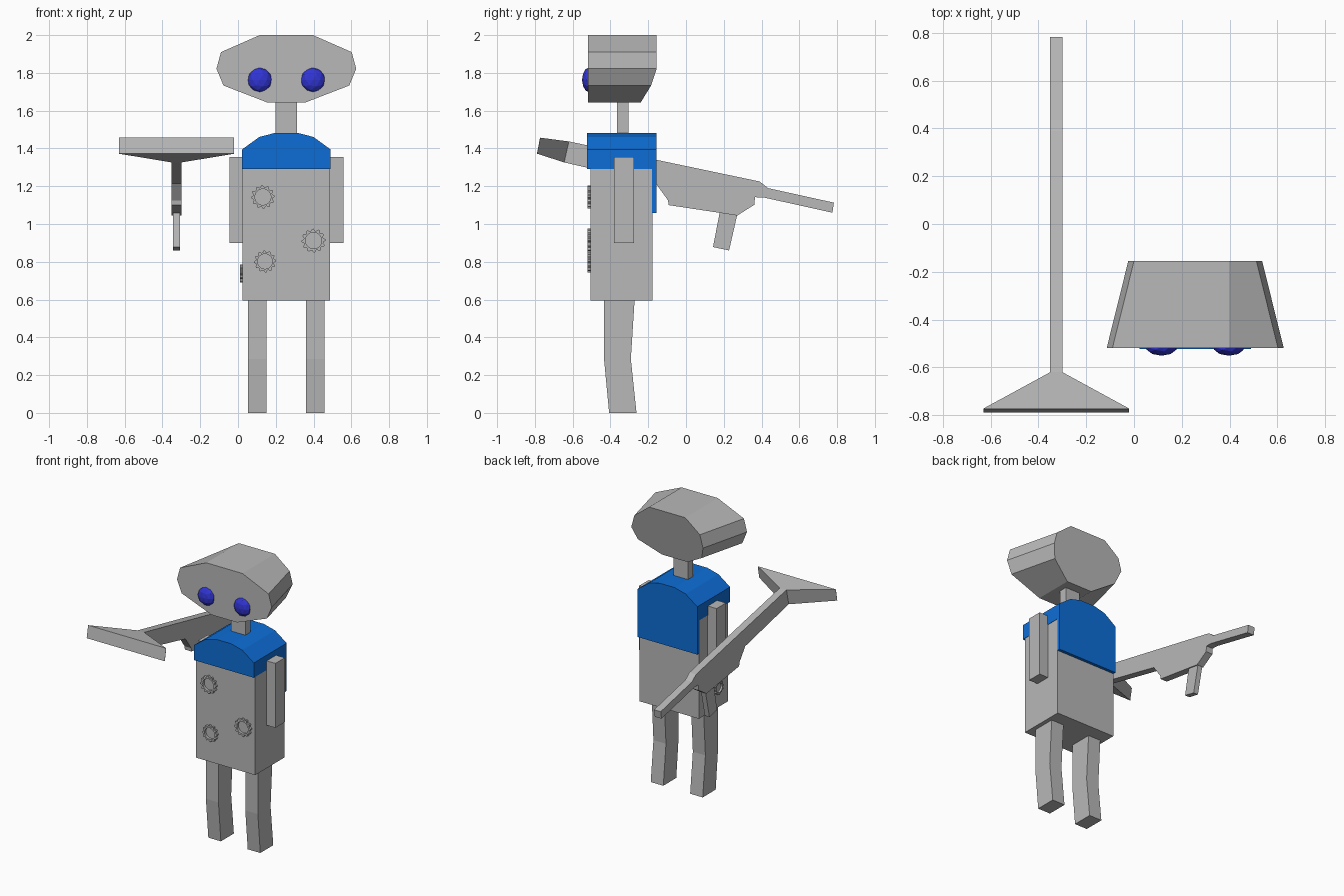
import bpy, bmesh, math
from mathutils import Matrix, Vector

if "Cube" in bpy.data.objects:
    bpy.data.objects.remove(bpy.data.objects["Cube"])

def material(name, rgb):
    m = bpy.data.materials.new(name)
    m.diffuse_color = (*rgb, 1)
    m.use_nodes = True
    m.node_tree.nodes["Principled BSDF"].inputs["Base Color"].default_value = m.diffuse_color
    return m

GREY = material("grey metal", (0.48, 0.48, 0.48))
BLUE = material("shoulder blue", (0.004, 0.155, 0.68))
EYE = material("eye blue", (0.03, 0.035, 0.66))
CX = 0.256                                  # body centre line

def finish(name, bm, mat):
    bmesh.ops.recalc_face_normals(bm, faces=bm.faces)
    me = bpy.data.meshes.new(name)
    bm.to_mesh(me)
    bm.free()
    me.materials.append(mat)
    ob = bpy.data.objects.new(name, me)
    bpy.context.collection.objects.link(ob)
    return ob

def loft(name, rings, mat):
    """Skin a list of equal-length point loops and cap both ends."""
    bm = bmesh.new()
    vs = [[bm.verts.new(p) for p in r] for r in rings]
    n = len(vs[0])
    for a, b in zip(vs, vs[1:]):
        for i in range(n):
            j = (i + 1) % n
            bm.faces.new((a[i], a[j], b[j], b[i]))
    bm.faces.new(vs[0])
    bm.faces.new(vs[-1])
    return finish(name, bm, mat)

def box(name, x0, x1, y0, y1, z0, z1, mat=GREY):
    return loft(name, [[(x0, y0, z), (x1, y0, z), (x1, y1, z), (x0, y1, z)] for z in (z0, z1)], mat)

def side_plate(name, pts, x, half):
    return loft(name, [[(x + s * half, y, z) for y, z in pts] for s in (-1, 1)], GREY)

def mirrored(half):
    """Mirror (dx, z) points about the centre line into a closed loop."""
    return [(CX + d, z) for d, z in half] + [(CX - d, z) for d, z in reversed(half)]

# Head: tapered octagon-like loft, chin cut back
half_head = [(0.141, 2.0), (0.346, 1.91), (0.37, 1.822), (0.333, 1.733), (0.1, 1.643)]
half_back = [(0.141, 2.0), (0.256, 1.91), (0.28, 1.822), (0.25, 1.733), (0.1, 1.643)]
back_y = {2.0: -0.155, 1.91: -0.155, 1.822: -0.155, 1.733: -0.185, 1.643: -0.24}
loft("head", [[(x, -0.518, z) for x, z in mirrored(half_head)],
              [(x, back_y[z], z) for x, z in mirrored(half_back)]], GREY)

# Eyes: flattened low-poly balls
for side in (-1, 1):
    bm = bmesh.new()
    bmesh.ops.create_icosphere(bm, subdivisions=2, radius=0.065,
        matrix=Matrix.Translation((CX + side * 0.141, -0.515, 1.763)) @ Matrix.Diagonal((1, 0.55, 1, 1)))
    finish("eye", bm, EYE)

# Neck and torso
box("neck", 0.199, 0.313, -0.365, -0.305, 1.45, 1.68)
box("torso", 0.024, 0.488, -0.505, -0.178, 0.595, 1.3)

# Rounded shoulders with the back panel
half_sh = [(0.057, 1.483), (0.143, 1.461), (0.234, 1.395), (0.234, 1.29)]
loft("shoulders", [[(x, y, z) for x, z in mirrored(half_sh)] for y in (-0.523, -0.157)], BLUE)
box("back_panel", CX - 0.234, CX + 0.234, -0.18, -0.157, 1.057, 1.29, BLUE)

# Arms and bent legs
for side in (-1, 1):
    a, b = sorted((CX + side * 0.232, CX + side * 0.302))
    box("arm", a, b, -0.38, -0.275, 0.9, 1.355)
    side_plate("leg", [(-0.434, 0.6), (-0.434, 0.285), (-0.407, 0), (-0.262, 0),
                       (-0.292, 0.285), (-0.272, 0.6)], CX + side * 0.154, 0.049)

# Gears: toothed rings fixed to the torso
def gear(centre, radius, axis, teeth=12, depth=0.017):
    bm = bmesh.new()
    c, n = Vector(centre), Vector(axis)
    u = Vector((0, 0, 1)).cross(n)
    loops = []
    for out, lift in ((0, 0), (1, 0), (1, 1), (0, 1)):
        ring = []
        for i in range(teeth * 4):
            r = radius * ((1 if i % 4 < 2 else 0.84) if out else 0.68)
            t = math.tau * i / (teeth * 4)
            ring.append(bm.verts.new(c + n * depth * lift + u * r * math.cos(t)
                                     + Vector((0, 0, r * math.sin(t)))))
        loops.append(ring)
    for k in range(4):
        a, b = loops[k], loops[(k + 1) % 4]
        for i in range(len(a)):
            j = (i + 1) % len(a)
            bm.faces.new((a[i], a[j], b[j], b[i]))
    finish("gear", bm, GREY)

for x, z, r in ((0.132, 1.143, 0.062), (0.4, 0.912, 0.063), (0.143, 0.802, 0.058)):
    gear((x, -0.505, z), r, (0, -1, 0))
gear((0.024, -0.39, 0.737), 0.048, (-1, 0, 0), depth=0.013)

# Blaster: long side profile, magazine, and flared front
GX = -0.325
side_plate("blaster_body", [(-0.62, 1.437), (0.39, 1.225), (0.434, 1.19), (0.783, 1.113), (0.775, 1.06),
    (0.413, 1.14), (0.365, 1.142), (0.362, 1.102), (0.272, 1.045), (-0.092, 1.1), (-0.095, 1.125),
    (-0.16, 1.215), (-0.645, 1.326)], GX, 0.026)
side_plate("blaster_magazine", [(0.18, 1.07), (0.276, 1.07), (0.228, 0.86), (0.143, 0.878)], GX, 0.018)
flare = [(0.026, -0.62, 1.437, -0.645, 1.326), (0.305, -0.772, 1.457, -0.788, 1.372)]
flare.append((0.305, -0.773, 1.457, -0.789, 1.372))
loft("blaster_flare", [[(GX - w, y0, z0), (GX + w, y0, z0), (GX + w, y1, z1), (GX - w, y1, z1)]
                       for w, y0, z0, y1, z1 in flare], GREY)
